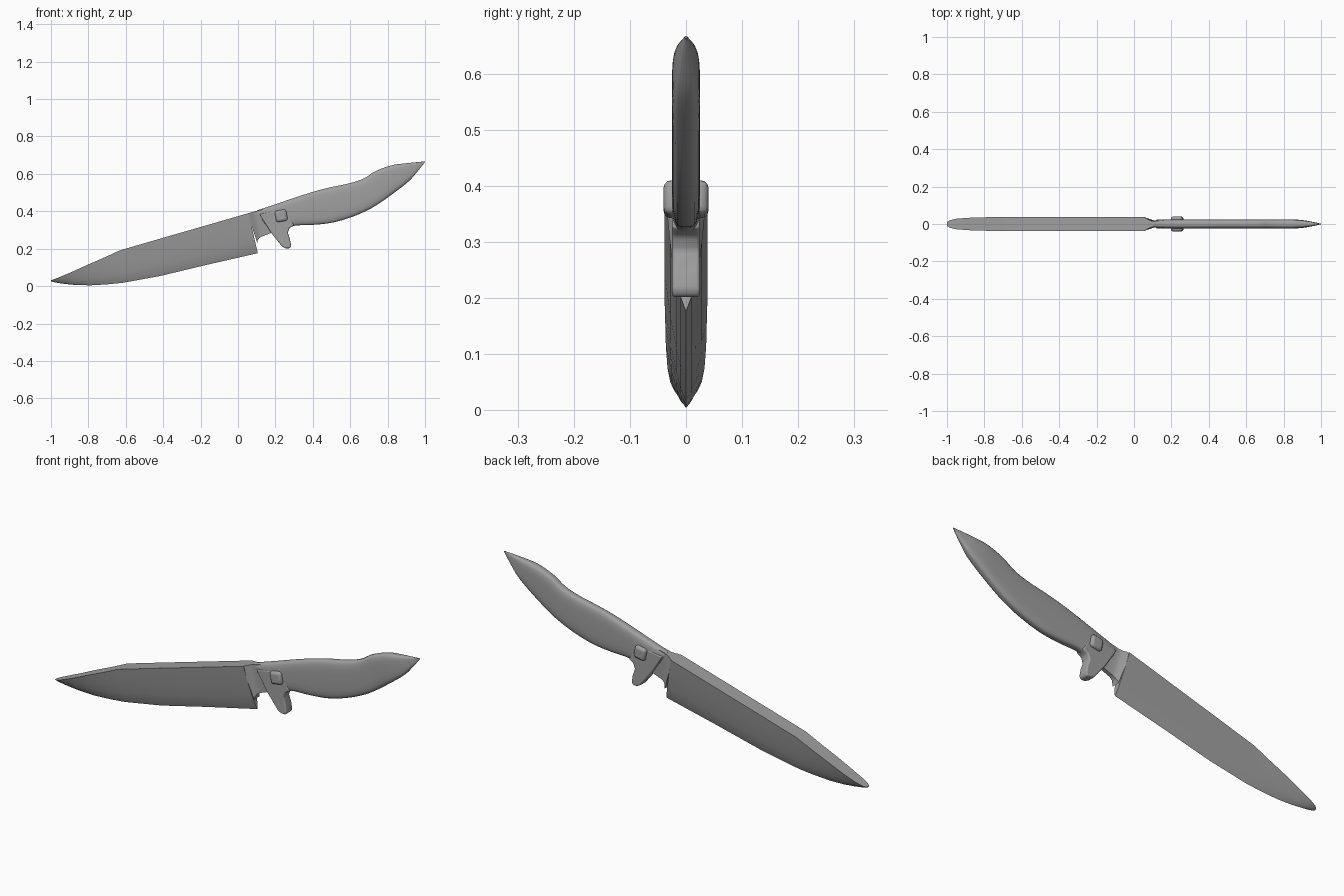
import bpy, bmesh, math
from mathutils import Vector

if "Cube" in bpy.data.objects:
    bpy.data.objects.remove(bpy.data.objects["Cube"], do_unlink=True)

steel = bpy.data.materials.new("grey steel")
steel.use_nodes = True
GREY = (0.35, 0.35, 0.35, 1)
steel.diffuse_color = GREY
steel.node_tree.nodes["Principled BSDF"].inputs["Base Color"].default_value = GREY


def finish(name, bm, angle=35, bevel=0):
    bmesh.ops.recalc_face_normals(bm, faces=bm.faces)
    mesh = bpy.data.meshes.new(name)
    bm.to_mesh(mesh)
    bm.free()
    mesh.materials.append(steel)
    ob = bpy.data.objects.new(name, mesh)
    bpy.context.collection.objects.link(ob)
    if bevel:
        mod = ob.modifiers.new("soft edges", "BEVEL")
        mod.width, mod.segments, mod.limit_method = bevel, 3, "ANGLE"
    bpy.ops.object.select_all(action="DESELECT")
    ob.select_set(True)
    bpy.context.view_layer.objects.active = ob
    bpy.ops.object.shade_smooth_by_angle(angle=math.radians(angle))
    return ob


def smooth(rows, steps=4):
    """Catmull-Rom resampling of the section table."""
    v = [Vector(r) for r in rows]
    p = [v[0]] + v + [v[-1]]
    out = []
    for a, b, c, d in zip(p, p[1:], p[2:], p[3:]):
        for i in range(steps):
            t = i / steps
            out.append(b + 0.5 * t * (c - a + t * (2*a - 5*b + 4*c - d + t * (3*(b - c) + d - a))))
    return out + [v[-1]]


def loft(name, sections, ring, angle=35):
    """Each section is top x, top z, bottom x, bottom z, half thickness."""
    bm = bmesh.new()
    loops = []
    for tx, tz, bx, bz, w in sections:
        loops.append([bm.verts.new((bx + (tx - bx) * t, w * y, bz + (tz - bz) * t))
                      for t, y in ring])
    n = len(ring)
    for a, b in zip(loops, loops[1:]):
        for i in range(n):
            j = (i + 1) % n
            bm.faces.new((a[i], a[j], b[j], b[i]))
    bm.faces.new(loops[0])
    bm.faces.new(loops[-1])
    return finish(name, bm, angle)


def mirrored(half):
    return half + [(t, -y) for t, y in reversed(half) if y]


# Blade: flat wide spine, sides curving in to a sharp edge
wedge = mirrored([(1, 1), (.6, .74), (.3, .46), (.12, .25), (0, 0)])
loft("blade", [
    (-1, .031, -1, .025, .01),
    (-.985, .036, -.975, .019, .02),
    (-.95, .05, -.93, .012, .028),
    (-.89, .075, -.87, .006, .033),
    (-.8, .116, -.79, .004, .036),
    (-.71, .155, -.7, .009, .037),
    (-.635, .19, -.62, .017, .038),
    (-.45, .244, -.42, .053, .038),
    (-.2, .316, -.17, .113, .038),
    (.056, .39, .106, .176, .038)], wedge, 30)

# Neck: concave ramp thinning from the blade into the handle
taper = mirrored([(1, 1), (.5, .8), (0, .55)])
loft("neck", [
    (.05, .388, .103, .23, .037),
    (.066, .393, .106, .245, .031),
    (.08, .397, .113, .256, .022),
    (.095, .401, .127, .265, .017),
    (.13, .41, .175, .283, .017),
    (.17, .41, .21, .29, .017)], taper)

# Handle: rounded slab swelling along its length and ending in a point
rounded = []
for i in range(24):
    a = math.tau * (i + .5) / 24
    s, c = math.sin(a), math.cos(a)
    rounded.append((.5 + .5 * math.copysign(abs(s) ** .55, s),
                    math.copysign(abs(c) ** .55, c)))
loft("handle", smooth([
    (.1, .404, .135, .345, .018),
    (.14, .418, .18, .295, .023),
    (.21, .441, .24, .295, .025),
    (.3, .472, .3, .322, .025),
    (.41, .507, .4, .327, .025),
    (.5, .53, .5, .338, .025),
    (.6, .551, .6, .366, .025),
    (.675, .577, .69, .404, .025),
    (.735, .615, .76, .445, .025),
    (.82, .646, .85, .51, .025),
    (.89, .656, .915, .562, .02),
    (.95, .662, .96, .613, .011),
    (.998, .667, 1, .663, .002)]), rounded, 40)

# Finger guard: hooked plate below the front of the handle
outline = [(.115, .385), (.175, .288), (.235, .212), (.255, .202), (.277, .202),
           (.284, .215), (.278, .25), (.266, .285), (.275, .31), (.3, .326),
           (.28, .36), (.2, .4)]
bm = bmesh.new()
front = bm.faces.new([bm.verts.new((x, -.025, z)) for x, z in outline])
back = bmesh.ops.extrude_face_region(bm, geom=[front])["geom"]
bmesh.ops.translate(bm, vec=(0, .05, 0),
                    verts=[g for g in back if isinstance(g, bmesh.types.BMVert)])
finish("finger_guard", bm, 40, .006)

# Rivet: soft square peg through the handle
bm = bmesh.new()
bmesh.ops.create_cube(bm, size=1)
bmesh.ops.scale(bm, vec=(.062, .08, .062), verts=bm.verts)
rivet = finish("rivet", bm, 40, .013)
rivet.location = (.231, 0, .376)
rivet.rotation_euler.y = math.radians(-10)
